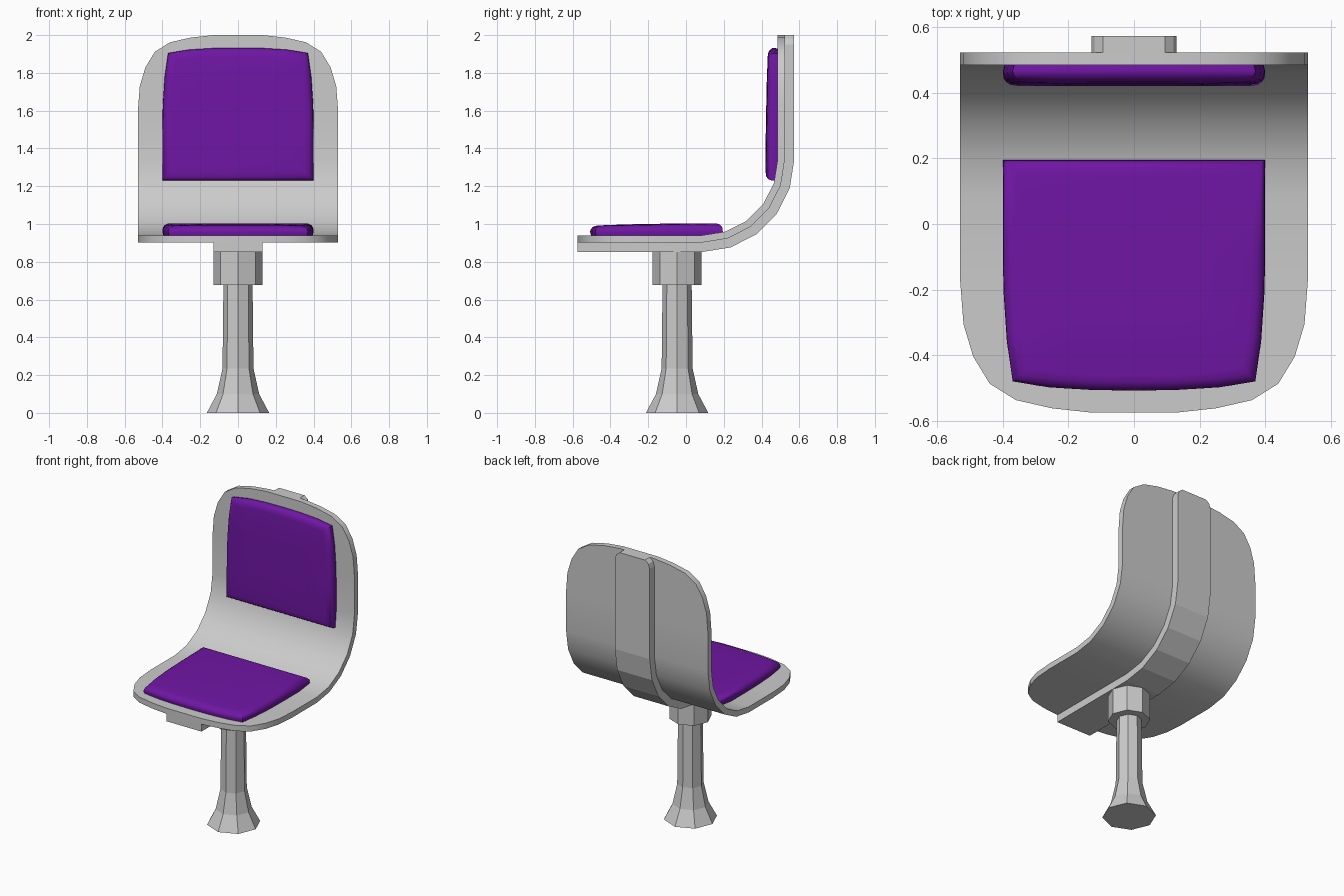
import bpy, bmesh, math

if "Cube" in bpy.data.objects:
    bpy.data.objects.remove(bpy.data.objects["Cube"])

ARC = math.pi / 2 * 0.4
TOTAL = 0.66 * 2 + ARC


def path(s, off):
    """Point (y, z) on the L-shaped side profile, off = distance outward."""
    r = 0.4 + off
    if s <= 0.66:
        return -0.575 + s, 1.34 - r
    if s >= 0.66 + ARC:
        return 0.085 + r, 1.34 + s - 0.66 - ARC
    a = (s - 0.66) / 0.4
    return 0.085 + r * math.sin(a), 1.34 - r * math.cos(a)


def loft(name, rings, smooth=None, mat=None):
    """Skin a list of equal-length vertex rings and cap both ends."""
    bm = bmesh.new()
    vs = [[bm.verts.new(p) for p in ring] for ring in rings]
    n = len(rings[0])
    for a, b in zip(vs, vs[1:]):
        for i in range(n):
            j = (i + 1) % n
            bm.faces.new((a[i], a[j], b[j], b[i]))
    bm.faces.new(vs[0][::-1])
    bm.faces.new(vs[-1])
    bmesh.ops.recalc_face_normals(bm, faces=bm.faces)
    me = bpy.data.meshes.new(name)
    bm.to_mesh(me)
    bm.free()
    ob = bpy.data.objects.new(name, me)
    bpy.context.collection.objects.link(ob)
    if mat:
        me.materials.append(mat)
    if smooth:
        bpy.ops.object.select_all(action='DESELECT')
        bpy.context.view_layer.objects.active = ob
        ob.select_set(True)
        bpy.ops.object.shade_smooth_by_angle(angle=math.radians(smooth))
    return ob


def bent_sheet(name, stations, inner, outer, smooth=None):
    rings = []
    for s, w in stations:
        (y0, z0), (y1, z1) = path(s, inner), path(s, outer)
        rings.append([(-w, y0, z0), (w, y0, z0), (w, y1, z1), (-w, y1, z1)])
    return loft(name, rings, smooth)


# Bent shell with rounded ends
END = [(0, 0.13), (0.013, 0.25), (0.038, 0.36), (0.088, 0.44),
       (0.17, 0.49), (0.27, 0.52), (0.40, 0.53)]
arc = [0.66 + ARC * i / 5 for i in range(6)]
shell = END + [(s, 0.53) for s in arc] + [(TOTAL - d, w) for d, w in END[::-1]]
bent_sheet("shell", shell, 0, 0.038, 30)

# Support strip under the seat and behind the back
strip = [(0, 0.13)] + [(s, 0.13) for s in arc]
strip += [(TOTAL - d, w) for d, w in ((0.05, 0.13), (0.02, 0.12), (0, 0.095))]
bent_sheet("support_strip", strip, 0.037, 0.088)

# Cushions: u = distance from the free end, h = height off the shell
purple = bpy.data.materials.new("purple_upholstery")
purple.diffuse_color = (0.16, 0.008, 0.37, 1)
purple.use_nodes = True
purple.node_tree.nodes["Principled BSDF"].inputs["Base Color"].default_value = purple.diffuse_color
HALF = [(0.4, 0.77), (0.4, 0.5), (0.398, 0.37), (0.388, 0.22), (0.37, 0.095),
        (0.26, 0.077), (0.13, 0.069)]
OUTLINE = HALF + [(0, 0.067)] + [(-x, u) for x, u in HALF[::-1]]


def cushion(name, place):
    rings = []
    for h, inset in ((-0.005, 0.006), (0.018, 0), (0.034, 0.002), (0.047, 0.011),
                     (0.055, 0.024), (0.058, 0.045), (0.061, 0.2)):
        kx, ku = 1 - inset / 0.4, 1 - inset / 0.35
        ring = []
        for x, u in OUTLINE:
            u = 0.42 + (u - 0.42) * ku
            tilt = (u - 0.42) * 0.018 if h > 0.03 else 0
            ring.append(place(x * kx, u, h + tilt))
        rings.append(ring)
    loft(name, rings, 50, purple)


cushion("seat_cushion", lambda x, u, h: (x, u - 0.575, 0.94 + h))
cushion("back_cushion", lambda x, u, h: (x, 0.485 - h, 2 - u))


# Octagonal pedestal and collar
def turned(name, profile):
    loft(name, [[(r * math.cos(i * math.pi / 4), -0.047 + r * math.sin(i * math.pi / 4), z)
                 for i in range(8)] for r, z in profile])


turned("pedestal", [(0.165, 0), (0.112, 0.10), (0.082, 0.235), (0.077, 0.69)])
turned("collar", [(0.13, 0.678), (0.13, 0.856)])
